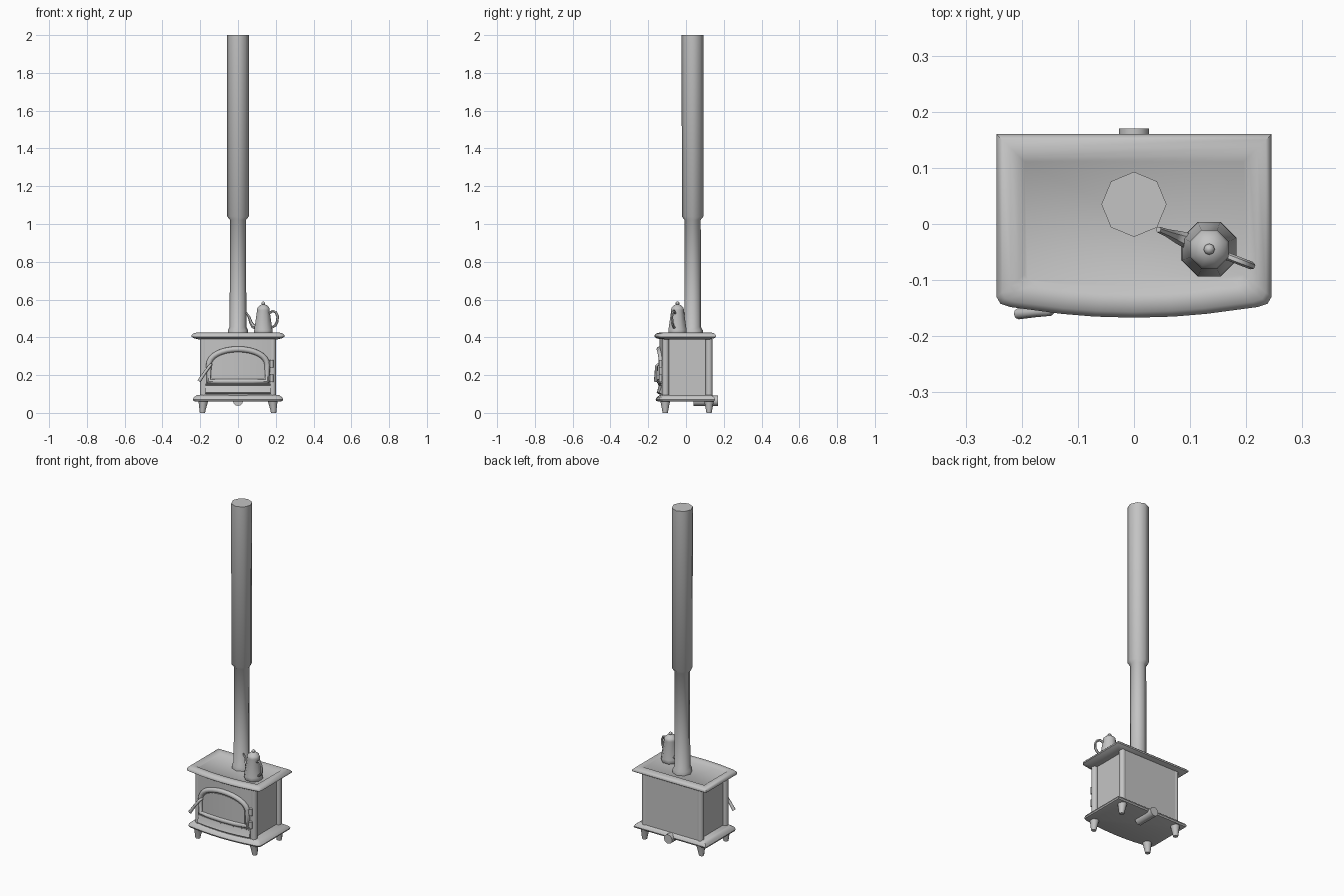
import bpy, math
from mathutils import Vector

if "Cube" in bpy.data.objects:
    bpy.data.objects.remove(bpy.data.objects["Cube"])

iron = bpy.data.materials.new("grey cast iron")
iron.diffuse_color = (0.55, 0.55, 0.55, 1)
iron.use_nodes = True
iron.node_tree.nodes["Principled BSDF"].inputs["Base Color"].default_value = iron.diffuse_color


def finish(ob, angle=40):
    ob.data.materials.clear()
    ob.data.materials.append(iron)
    bpy.ops.object.select_all(action='DESELECT')
    ob.select_set(True)
    bpy.context.view_layer.objects.active = ob
    bpy.ops.object.shade_smooth_by_angle(angle=math.radians(angle))
    return ob


def mesh(name, verts, faces, angle=40):
    me = bpy.data.meshes.new(name)
    me.from_pydata(verts, [], faces)
    ob = bpy.data.objects.new(name, me)
    bpy.context.collection.objects.link(ob)
    bpy.context.view_layer.objects.active = ob
    bpy.ops.object.select_all(action='DESELECT')
    ob.select_set(True)
    bpy.ops.object.mode_set(mode='EDIT')
    bpy.ops.mesh.select_all(action='SELECT')
    bpy.ops.mesh.normals_make_consistent(inside=False)
    bpy.ops.object.mode_set(mode='OBJECT')
    return finish(ob, angle)


def loft(name, rings, angle=40):
    """Skin equal-sized closed rings and cap both ends."""
    n = len(rings[0])
    faces = [(k*n + i, k*n + (i+1) % n, (k+1)*n + (i+1) % n, (k+1)*n + i)
             for k in range(len(rings)-1) for i in range(n)]
    faces += [tuple(range(n))[::-1], tuple(range((len(rings)-1)*n, len(rings)*n))]
    return mesh(name, [v for r in rings for v in r], faces, angle)


def lathe(name, cx, cy, profile, n=8, phase=0.0, angle=50):
    return loft(name, [[(cx + r*math.cos(phase + 2*math.pi*i/n),
                         cy + r*math.sin(phase + 2*math.pi*i/n), z)
                        for i in range(n)] for r, z in profile], angle)


def tube(name, pts, radius, radii=None, cyclic=False, res=2):
    cu = bpy.data.curves.new(name, 'CURVE')
    cu.dimensions = '3D'
    cu.bevel_depth = radius
    cu.bevel_resolution = res
    cu.use_fill_caps = True
    sp = cu.splines.new('POLY')
    sp.points.add(len(pts)-1)
    for i, p in enumerate(pts):
        sp.points[i].co = (*p, 1)
        sp.points[i].radius = radii[i] if radii else 1
    sp.use_cyclic_u = cyclic
    ob = bpy.data.objects.new(name, cu)
    bpy.context.collection.objects.link(ob)
    bpy.ops.object.select_all(action='DESELECT')
    ob.select_set(True)
    bpy.context.view_layer.objects.active = ob
    bpy.ops.object.convert(target='MESH')
    return finish(bpy.context.view_layer.objects.active, 50)


def box(name, lo, hi):
    (a, b, c), (d, e, f) = lo, hi
    return loft(name, [[(a, b, z), (d, b, z), (d, e, z), (a, e, z)] for z in (c, f)])


def front(x):
    """Bowed front of the firebox."""
    return -0.14 + 0.5*x*x


# Bow-fronted top and base plates
half = [(0, -0.167), (0.07, -0.165), (0.13, -0.16), (0.22, -0.148),
        (0.238, -0.142), (0.245, -0.13), (0.245, 0.16)]
outline = half + [(-x, y) for x, y in half[:0:-1]]


def plate(name, sections, angle):
    rings = [[(x*(0.245-d)/0.245, y*(0.163-d)/0.163, z) for x, y in outline]
             for d, z in sections]
    return loft(name, rings, angle)


plate("top_plate", [(0.04, 0.388), (0.012, 0.395), (0.0, 0.403), (0.0, 0.411),
                    (0.01, 0.421), (0.025, 0.425), (0.04, 0.424), (0.05, 0.416)], 50)
plate("base_plate", [(0.02, 0.06), (0.009, 0.064), (0.006, 0.072),
                     (0.012, 0.083), (0.03, 0.096)], 40)

# Firebox with bowed front
xs = [-0.18 + 0.36*i/12 for i in range(13)]
ring = [(x, front(x)) for x in xs] + [(0.18, 0.137), (-0.18, 0.137)]
loft("firebox", [[(x, y, z) for x, y in ring] for z in (0.09, 0.392)], 30)

# Corner posts and legs
for sx in (-1, 1):
    for label, py, ly in (("front", -0.108, -0.11), ("back", 0.122, 0.122)):
        side = "left" if sx < 0 else "right"
        lathe(f"{label}_{side}_post", sx*0.183, py, [(0.018, 0.09), (0.018, 0.392)], 12)
        loft(f"{label}_{side}_leg",
             [[(sx*cx + r*math.cos(a*math.pi/4), ly + r*math.sin(a*math.pi/4), z)
               for a in range(8)]
              for r, cx, z in ((0.014, 0.188, 0), (0.016, 0.188, 0.012),
                               (0.022, 0.185, 0.045), (0.026, 0.184, 0.062))], 50)

# Arched door frame, following the bow
W, ZB, ZS, H = 0.155, 0.167, 0.25, 0.087


def arch(x, w, h):
    return ZS + h*math.sqrt(max(0, 1 - (x/w)**2))**0.9


arc = [(W*math.cos(math.pi*i/16), ZS + H*math.sin(math.pi*i/16)**0.9 if 0 < i < 16 else ZS)
       for i in range(17)]
path = [(-W, ZB), (-W/2, ZB), (0, ZB), (W/2, ZB), (W, ZB)] + arc
tube("door_frame", [(x, front(x) - 0.001, z) for x, z in path], 0.015, cyclic=True)

# Thin raised window pane inside the frame
w = 0.139
cols = [w*math.sin(math.pi*(i/16 - 0.5)) for i in range(17)]
loft("door_window", [[(x, front(x) - 0.006, 0.18), (x, front(x) - 0.006, arch(x, w, 0.07)),
                      (x, front(x) + 0.002, arch(x, w, 0.07)), (x, front(x) + 0.002, 0.18)]
                     for x in cols], 30)

# Ash lip below the door
lip = [(0.005, 0.098), (-0.006, 0.1), (-0.016, 0.108), (-0.013, 0.114),
       (-0.004, 0.146), (-0.009, 0.149), (-0.009, 0.155), (0.005, 0.155)]
lx = [-0.172 + 0.344*i/10 for i in range(11)]
loft("ash_lip", [[(x, front(x) + d, z) for d, z in lip] for x in lx], 30)

# Hinges
for label, z in (("lower", 0.163), ("upper", 0.24)):
    box(f"{label}_hinge_leaf", (0.155, -0.138, z + 0.008), (0.185, -0.115, z + 0.032))
    lathe(f"{label}_hinge_pin", 0.178, -0.134, [(0.01, z), (0.01, z + 0.04)], 8)

# Door handle
tube("door_handle", [(-0.142, -0.132, 0.255), (-0.144, -0.15, 0.255),
                     (-0.15, -0.156, 0.248), (-0.175, -0.158, 0.214),
                     (-0.206, -0.16, 0.168)], 0.009, [0.8, 0.8, 0.9, 0.9, 1.1])

# Flue pipe with wider insulated upper section
lathe("flue_pipe", 0, 0.035, [(0.054, 0.412), (0.054, 0.437), (0.044, 0.455),
                              (0.043, 1.022), (0.057, 1.04), (0.058, 2.0)])

# Air inlet under the back
loft("air_inlet", [[(0.027*math.cos(a*math.pi/6), y, 0.064 + 0.027*math.sin(a*math.pi/6))
                    for a in range(12)] for y in (0.04, 0.17)])

# Kettle: body, lid, knob
kx, ky = 0.134, -0.045
lathe("kettle_body", kx, ky, [(0.046, 0.413), (0.053, 0.424), (0.052, 0.44), (0.036, 0.542),
                              (0.037, 0.548), (0.033, 0.558), (0.02, 0.57), (0.007, 0.575)],
      8, math.pi/8)
lathe("kettle_knob", kx, ky, [(0.005, 0.572), (0.01, 0.578), (0.01, 0.583), (0.004, 0.589)])

# Kettle spout and handle, on one line through the body
d = Vector((0.93, -0.36, 0)).normalized()


def along(s, z):
    return Vector((kx, ky, z)) + d*s


tube("kettle_spout", [along(s, z) for s, z in
                      ((-0.035, 0.452), (-0.058, 0.459), (-0.071, 0.48),
                       (-0.081, 0.508), (-0.097, 0.53))],
     0.01, [1.5, 1.2, 0.9, 0.7, 0.55], res=1)
tube("kettle_handle", [along(s, z) for s, z in
                       ((0.034, 0.528), (0.052, 0.539), (0.07, 0.533), (0.081, 0.512),
                        (0.08, 0.485), (0.068, 0.463), (0.045, 0.45))], 0.007, res=1)
